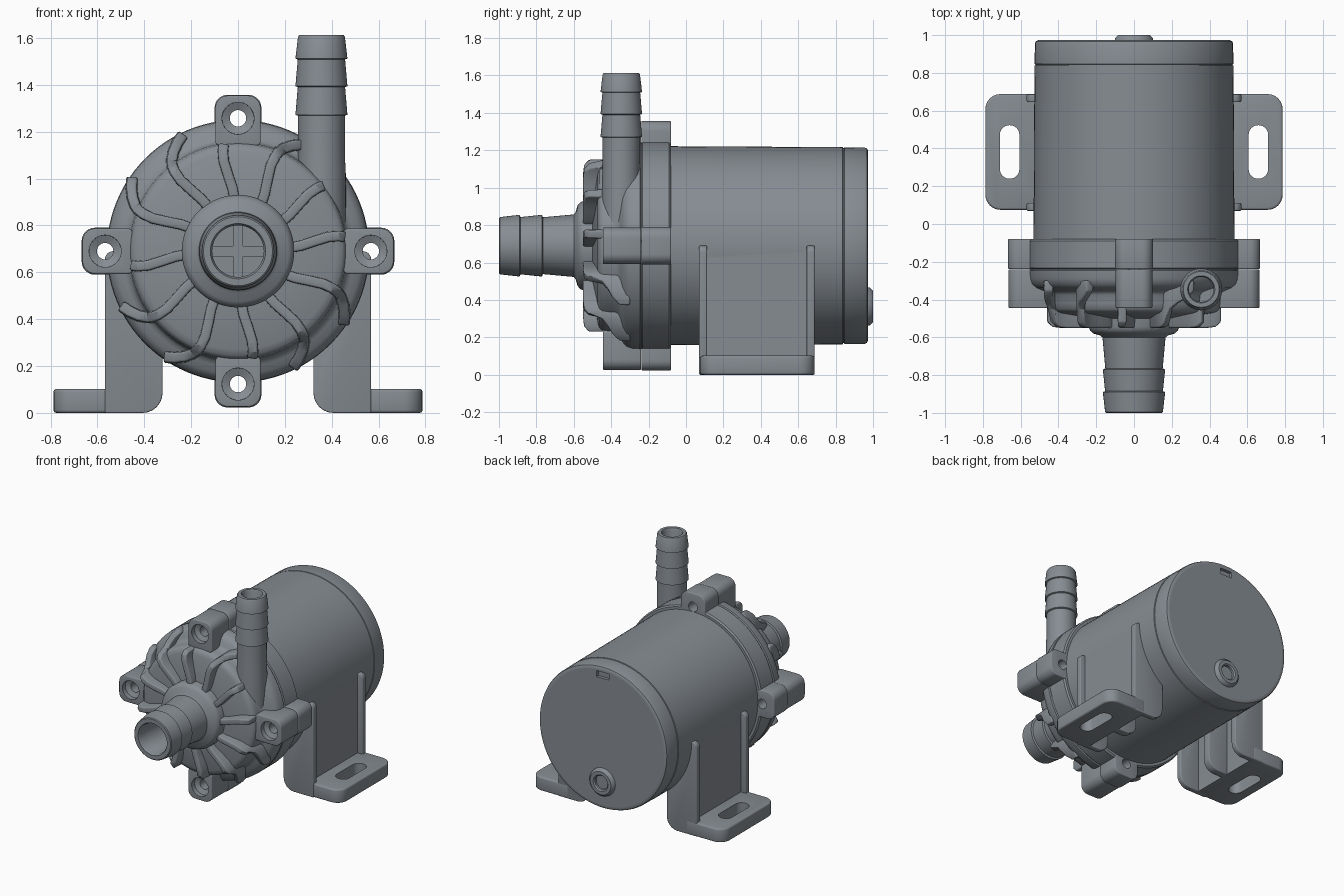
import bpy, bmesh
from math import sin, cos, pi, radians
from mathutils import Vector

if "Cube" in bpy.data.objects:
    bpy.data.objects.remove(bpy.data.objects["Cube"])

ZC = 0.69  # height of the pump axis
grey = bpy.data.materials.new("dark_grey_plastic")
grey.diffuse_color = (0.24, 0.265, 0.29, 1)
grey.use_nodes = True
grey.node_tree.nodes["Principled BSDF"].inputs["Base Color"].default_value = grey.diffuse_color


def make(name, bm):
    bmesh.ops.remove_doubles(bm, verts=bm.verts, dist=1e-5)
    bmesh.ops.recalc_face_normals(bm, faces=bm.faces)
    me = bpy.data.meshes.new(name)
    bm.to_mesh(me)
    bm.free()
    me.materials.append(grey)
    ob = bpy.data.objects.new(name, me)
    bpy.context.collection.objects.link(ob)
    return ob


def lathe(name, prof, axis='Y', c=(0, 0, ZC), n=72):
    """Spin a (radius, height) profile about the y or z axis through c."""
    bm = bmesh.new()
    c = Vector(c)
    rings = []
    for r, h in prof:
        ring = []
        for i in range(n if r > 0 else 1):
            a, b = r * cos(2 * pi * i / n), r * sin(2 * pi * i / n)
            ring.append(bm.verts.new(c + Vector((a, h, b) if axis == 'Y' else (a, b, h))))
        rings.append(ring)
    for p, q in zip(rings, rings[1:]):
        for i in range(n):
            j = (i + 1) % n
            f = [p[i % len(p)], p[j % len(p)], q[j % len(q)], q[i % len(q)]]
            bm.faces.new(list(dict.fromkeys(f)))
    return make(name, bm)


def rounded(pts, k=6):
    """Round the corners of (x, y, radius) points."""
    out, w = [], cos(pi / 4)
    for i, (x, y, r) in enumerate(pts):
        p = Vector((x, y))
        if r == 0:
            out.append(p)
            continue
        a = p + (Vector(pts[i - 1][:2]) - p).normalized() * r
        b = p + (Vector(pts[(i + 1) % len(pts)][:2]) - p).normalized() * r
        for s in range(k + 1):
            t = s / k
            u, v, q = (1 - t) ** 2, 2 * w * t * (1 - t), t * t
            out.append((a * u + p * v + b * q) / (u + v + q))
    return out


def prism(name, pts, axis, lo, hi):
    bm = bmesh.new()
    ends = [[bm.verts.new((x, h, y) if axis == 'Y' else (x, y, h)) for x, y in pts]
            for h in (lo, hi)]
    for e in ends:
        bm.faces.new(e)
    for i in range(len(pts)):
        j = (i + 1) % len(pts)
        bm.faces.new([ends[0][i], ends[0][j], ends[1][j], ends[1][i]])
    return make(name, bm)


def finish(ob, bevel=0, cutters=()):
    """Bevel, cut, apply and smooth."""
    if bevel:
        m = ob.modifiers.new("bevel", 'BEVEL')
        m.width, m.segments, m.limit_method = bevel, 3, 'ANGLE'
        m.angle_limit = radians(40)
    for cut in cutters:
        m = ob.modifiers.new("cut", 'BOOLEAN')
        m.operation, m.solver, m.object = 'DIFFERENCE', 'EXACT', cut
    bpy.ops.object.select_all(action='DESELECT')
    ob.select_set(True)
    bpy.context.view_layer.objects.active = ob
    if ob.modifiers:
        bpy.ops.object.convert(target='MESH')
    bpy.ops.object.shade_smooth_by_angle(angle=radians(35))


def hide(ob):
    ob.hide_render = True
    ob.display_type = 'WIRE'
    cutters.append(ob)
    return ob


cutters = []
quarters = [k * pi / 2 for k in range(4)]

# Screw hole cutters, counterbored from the front
holes = [hide(lathe("screw_hole_cutter",
                    [(0, -.7), (.072, -.7), (.068, -.41), (.035, -.395), (.035, 0), (0, 0)],
                    c=(.567 * cos(a), 0, ZC + .567 * sin(a)), n=32)) for a in quarters]

# Motor can with end cap seam and a small rear notch
motor = lathe("motor_body", [(0, -.1), (.532, -.1), (.527, .838), (.521, .84), (.521, .845),
                             (.526, .847), (.525, .955), (.52, .967), (.508, .973), (.495, .973),
                             (0, .973)], n=96)
notch = hide(prism("notch_cutter", [(-.05, 1.13), (.05, 1.13), (.05, 1.175), (-.05, 1.175)],
                   'Y', .95, 1.1))
finish(motor, cutters=[notch])

# Cable grommet on the back
finish(lathe("cable_grommet", [(0, .96), (.105, .96), (.1, .985), (.085, 1), (.06, 1), (.052, .99),
                               (.052, .975), (0, .975)], c=(0, 0, .365), n=40))

# Rear flange and front volute cover
finish(lathe("rear_flange", [(0, -.238), (.553, -.238), (.56, -.232), (.56, -.09), (.55, -.08),
                             (0, -.08)], n=96), cutters=holes)
finish(lathe("volute_cover", [(0, -.5), (.24, -.5), (.42, -.472), (.445, -.464), (.458, -.45),
                              (.464, -.42), (.468, -.375), (.477, -.36), (.495, -.35), (.525, -.338),
                              (.547, -.318), (.557, -.29), (.56, -.247), (.553, -.241), (.553, -.23),
                              (0, -.23)], n=96),
       cutters=holes)

# Four screw ears, in a rear and a front half
for k, a in enumerate(quarters):
    for part, hw, tip, lo, hi in (("rear", .1, .667, -.239, -.08), ("front", .097, .664, -.445, -.24)):
        shape = rounded([(.45, -hw, .02), (tip, -hw, .055), (tip, hw, .055), (.45, hw, .02)])
        pts = [(u * cos(a) - v * sin(a), ZC + u * sin(a) + v * cos(a)) for u, v in shape]
        finish(prism(f"{part}_screw_ear_{k + 1}", pts, 'Y', lo, hi), .006, [holes[k]])

# Twelve curved ribs over the cover; those facing an ear or the outlet stop short
rib_path = [(.2, -1, -.55), (.27, 1, -.55), (.33, 3.5, -.55), (.39, 5, -.55), (.435, 4.5, -.545),
            (.462, 3.5, -.52), (.48, 2, -.45), (.505, -1, -.42), (.53, -5, -.395), (.55, -9, -.355)]
for k in range(12):
    path = rib_path[:6] if k % 3 == 0 or k == 1 else rib_path
    mid = [(Vector((r * cos(radians(4 + 30 * k + d)), r * sin(radians(4 + 30 * k + d)))), y)
           for r, d, y in path]
    bm = bmesh.new()
    secs = []
    for i, (p, y) in enumerate(mid):
        t = (mid[min(i + 1, len(mid) - 1)][0] - mid[max(i - 1, 0)][0]).normalized()
        side = Vector((-t.y, t.x))
        secs.append([bm.verts.new((q.x, h, ZC + q.y)) for q, h in
                     ((p + side * .027, -.3), (p + side * .021, y),
                      (p - side * .021, y), (p - side * .027, -.3))])
    for s, e in zip(secs, secs[1:]):
        for i in range(4):
            j = (i + 1) % 4
            bm.faces.new([s[i], s[j], e[j], e[i]])
    bm.faces.new(secs[0])
    bm.faces.new(secs[-1])
    finish(make(f"cover_rib_{k + 1}", bm), .009)

# Inlet hub and barbed inlet pipe with open bore
finish(lathe("inlet_pipe", [(0, -.45), (.24, -.45), (.24, -.545), (.232, -.565), (.215, -.58),
                            (.18, -.59), (.167, -.6), (.152, -.765), (.165, -.77), (.153, -.885),
                            (.165, -.89), (.153, -.995), (.147, -1), (.118, -1), (.11, -.985),
                            (.11, -.62), (0, -.62)]))
# Cross inside the inlet
for k, (hx, hz) in enumerate(((.11, .022), (.022, .11))):
    finish(prism(f"inlet_cross_{k + 1}", [(-hx, ZC - hz), (hx, ZC - hz), (hx, ZC + hz), (-hx, ZC + hz)],
                 'Y', -.68 - .002 * k, -.6))

# Barbed outlet pipe
finish(lathe("outlet_pipe", [(0, .75), (.104, .75), (.104, 1.02), (.1, 1.1), (.1, 1.268), (.111, 1.272),
                             (.101, 1.39), (.111, 1.394), (.101, 1.508), (.111, 1.512), (.1, 1.605),
                             (.095, 1.613), (.072, 1.613), (.066, 1.6), (.066, 1.0), (0, 1.0)],
             axis='Z', c=(.356, -.346, 0), n=48))

# Mounting brackets: foot with slot, web, end ribs and inner middle rib
for s, side in ((1, "right"), (-1, "left")):
    def flip(pts):
        return [(s * x, y) for x, y in pts]
    slot = hide(prism(side + "_slot_cutter", flip(rounded([(.607, .24, .05), (.71, .24, .05),
                      (.71, .523, .05), (.607, .523, .05)])), 'Z', -.1, .3))
    foot = prism(side + "_foot", flip(rounded([(.48, .075, 0), (.787, .075, .08),
                 (.787, .688, .08), (.48, .688, 0)])), 'Z', 0, .102)
    finish(foot, .012, [slot])
    web = [(.48, 0), (.527, 0), (.527, .68), (.48, .69), (.46, .45), (.48, .4)]
    finish(prism(side + "_bracket_web", flip(web), 'Y', .08, .68))
    end = rounded([(.322, 0, .085), (.568, 0, 0), (.568, .69, .035), (.49, .69, 0), (.322, .32, 0)])
    for lo, name in ((.07, "front"), (.645, "rear")):
        finish(prism(f"{side}_{name}_bracket_rib", flip(end), 'Y', lo, lo + .042), .006)
    mid = rounded([(.322, 0, .085), (.5, 0, 0), (.5, .6, 0), (.322, .32, 0)])
    finish(prism(side + "_middle_bracket_rib", flip(mid), 'Y', .35, .41), .006)

# Cutters are no longer needed
for ob in cutters:
    bpy.data.objects.remove(ob)
